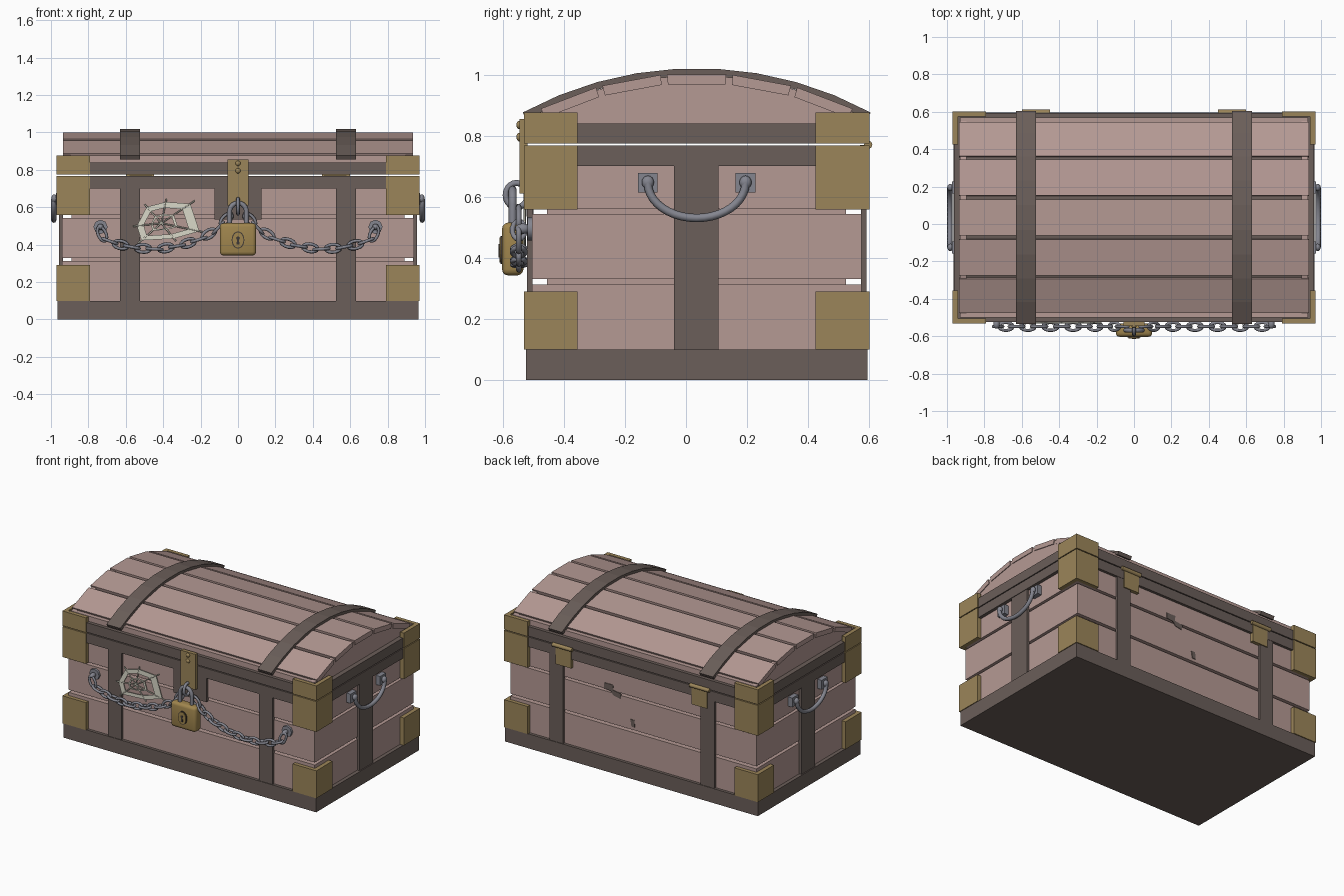
import bpy, bmesh, math
from mathutils import Vector

if "Cube" in bpy.data.objects:
    bpy.data.objects.remove(bpy.data.objects["Cube"])

CY = 0.035                       # depth centre of the chest body


def mat(name, rgb):
    m = bpy.data.materials.new(name)
    m.diffuse_color = (*rgb, 1)
    m.use_nodes = True
    m.node_tree.nodes["Principled BSDF"].inputs["Base Color"].default_value = m.diffuse_color
    return m


WOOD = mat("dusty_pink_wood", (0.46, 0.32, 0.295))
DARK = mat("dark_brown_trim", (0.145, 0.112, 0.100))
BRASS = mat("old_brass", (0.33, 0.235, 0.10))
LOCK = mat("lock_brass", (0.35, 0.235, 0.075))
IRON = mat("grey_iron", (0.23, 0.235, 0.275))
WEB = mat("pale_web", (0.70, 0.69, 0.58))
BLACK = mat("dark_hole", (0.05, 0.04, 0.035))


def from_bm(name, bm, m, smooth=False):
    bmesh.ops.recalc_face_normals(bm, faces=bm.faces)
    me = bpy.data.meshes.new(name)
    bm.to_mesh(me)
    bm.free()
    me.materials.append(m)
    ob = bpy.data.objects.new(name, me)
    bpy.context.collection.objects.link(ob)
    if smooth:
        bpy.ops.object.select_all(action='DESELECT')
        ob.select_set(True)
        bpy.context.view_layer.objects.active = ob
        bpy.ops.object.shade_smooth_by_angle(angle=math.radians(40))
    return ob


def box(name, x, y, z, m, bevel=0.0):
    """Box from (min, max) ranges."""
    bm = bmesh.new()
    bmesh.ops.create_cube(bm, size=1)
    for v in bm.verts:
        for i, r in enumerate((x, y, z)):
            v.co[i] = (r[0] + r[1]) / 2 + v.co[i] * (r[1] - r[0])
    if bevel:
        bmesh.ops.bevel(bm, geom=bm.edges[:], offset=bevel, segments=3, profile=0.5, affect='EDGES')
    return from_bm(name, bm, m, bool(bevel))


def mx(r, s):
    """Mirror a range across zero for side s."""
    return r if s > 0 else (-r[1], -r[0])


def my(r, s):
    """Mirror a depth range (measured from the body centre) for side s."""
    a = mx(r, s)
    return (a[0] + CY, a[1] + CY)


def extrude_x(name, prof, x, m):
    """Extrude a (y, z) outline along x."""
    bm = bmesh.new()
    f = bm.faces.new([bm.verts.new((x[0], y, z)) for y, z in prof])
    r = bmesh.ops.extrude_face_region(bm, geom=[f])
    for v in r['geom']:
        if isinstance(v, bmesh.types.BMVert):
            v.co.x = x[1]
    return from_bm(name, bm, m)


def plate(name, polys, y, m, thick=0.005):
    """Thin flat plates from (x, z) polygons."""
    bm = bmesh.new()
    for p in polys:
        bm.faces.new([bm.verts.new((a, y, b)) for a, b in p])
    ob = from_bm(name, bm, m)
    mod = ob.modifiers.new("thickness", 'SOLIDIFY')
    mod.thickness, mod.offset = thick, 0
    return ob


def tubes(name, paths, radius, m, closed=False):
    """Round wires through lists of points."""
    cu = bpy.data.curves.new(name, 'CURVE')
    cu.dimensions = '3D'
    cu.bevel_depth, cu.bevel_resolution, cu.use_fill_caps = radius, 2, True
    for p in paths:
        sp = cu.splines.new('POLY')
        sp.points.add(len(p) - 1)
        for q, c in zip(sp.points, p):
            q.co = (*c, 1)
        sp.use_cyclic_u = closed
    cu.materials.append(m)
    ob = bpy.data.objects.new(name, cu)
    bpy.context.collection.objects.link(ob)
    bpy.ops.object.select_all(action='DESELECT')
    ob.select_set(True)
    bpy.context.view_layer.objects.active = ob
    bpy.ops.object.convert(target='MESH')


def ball(name, c, s, m):
    bm = bmesh.new()
    bmesh.ops.create_uvsphere(bm, u_segments=16, v_segments=8, radius=1)
    for v in bm.verts:
        v.co = Vector([c[i] + v.co[i] * s[i] for i in range(3)])
    from_bm(name, bm, m, True)


def disc_poly(cx, cz, rx, rz, n=20):
    return [(cx + rx * math.cos(2 * math.pi * i / n), cz + rz * math.sin(2 * math.pi * i / n)) for i in range(n)]


# Base, inner core and the rims
box("base", (-0.965, 0.965), my((-0.56, 0.56), 1), (0, 0.10), DARK)
box("inner_core", (-0.89, 0.89), my((-0.49, 0.49), 1), (0.09, 0.76), WOOD)
box("body_rim", (-0.962, 0.962), my((-0.558, 0.558), 1), (0.70, 0.768), DARK)
box("lid_rim", (-0.962, 0.962), my((-0.558, 0.558), 1), (0.774, 0.84), DARK)

# Body boards, with open gaps between the rows
for z in ((0.10, 0.312), (0.33, 0.543), (0.56, 0.72)):
    for s in (-1, 1):
        box("long_board", (-0.94, 0.94), my((0.49, 0.54), s), z, WOOD)
        box("end_board", mx((0.89, 0.94), s), (CY - 0.49, CY + 0.49), z, WOOD)

# Brass corners: an L of two plates at each corner and level
for z in ((0.10, 0.29), (0.558, 0.768), (0.774, 0.876)):
    for sx in (-1, 1):
        for sy in (-1, 1):
            box("corner_long", mx((0.79, 0.97), sx), my((0.54, 0.566), sy), z, BRASS)
            box("corner_end", mx((0.942, 0.97), sx), my((0.39, 0.566), sy), z, BRASS)

# Vertical straps
for sx in (-1, 1):
    for sy in (-1, 1):
        box("upright_strap", mx((0.525, 0.63), sx), my((0.538, 0.556), sy), (0.10, 0.70), DARK)
    box("end_strap", mx((0.935, 0.958), sx), (-0.04, 0.107), (0.10, 0.70), DARK)

# Domed lid
CZ = -0.173


def arc(r, a, n):
    return [(CY + r * math.sin(-a + 2 * a * i / n), CZ + r * math.cos(-a + 2 * a * i / n)) for i in range(n + 1)]


def dome(r, a, n):
    p = arc(r, a, n)
    return [(p[0][0], 0.80)] + p + [(p[-1][0], 0.80)]


extrude_x("lid_core", dome(1.152, 0.45, 15), (-0.9, 0.9), DARK)
for s in (-1, 1):
    extrude_x("lid_end", dome(1.169, 0.459, 15), mx((0.895, 0.93), s), WOOD)
    box("lid_edge_board", (-0.93, 0.93), my((0.49, 0.535), s), (0.80, 0.876), WOOD)
    ring = arc(1.194, 0.498, 9) + arc(1.17, 0.498, 9)[::-1]
    extrude_x("lid_strap", ring, mx((0.525, 0.63), s), DARK)
for i in range(5):
    mid, h = (i - 2) * 0.183, 0.0825
    prof = [(CY + r * math.sin(mid + a), CZ + r * math.cos(mid + a))
            for r, a in ((1.178, -h), (1.178, h), (1.145, h), (1.145, -h))]
    extrude_x("lid_plank", prof, (-0.935, 0.935), WOOD)

# Back hinges
for s in (-1, 1):
    box("hinge_leaf", mx((0.46, 0.58), s), (0.57, 0.598), (0.64, 0.77), BRASS)
    tubes("hinge_barrel", [[(s * 0.45, 0.597, 0.77), (s * 0.60, 0.597, 0.77)]], 0.014, BRASS)

# Weathered chips in the back boards
plate("back_chips", [[(0.22, 0.60), (0.15, 0.60), (0.155, 0.565), (0.09, 0.555), (0.10, 0.52), (0.15, 0.53), (0.17, 0.555), (0.22, 0.56)],
                     [(0.02, 0.40), (-0.01, 0.40), (-0.012, 0.35), (0.012, 0.352)]], CY + 0.541, DARK)

# End handles
for s in (-1, 1):
    pts = [(s * 0.985, CY - 0.16 * math.cos(math.pi * i / 20), 0.645 - 0.115 * math.sin(math.pi * i / 20)) for i in range(21)]
    tubes("handle", [pts], 0.0135, IRON)
    for t in (-1, 1):
        box("handle_plate", mx((0.935, 0.972), s), my((0.128, 0.193), t), (0.613, 0.677), IRON)
        ball("handle_knob", (s * 0.982, CY + t * 0.16, 0.647), (0.016, 0.02, 0.022), IRON)

# Hasp with its backing board, rivets and staple
box("hasp_backing", (-0.125, 0.125), (-0.523, -0.50), (0.535, 0.70), DARK)
box("hasp", (-0.056, 0.056), (-0.545, -0.52), (0.61, 0.855), BRASS)
for z in (0.835, 0.795):
    ball("hasp_rivet", (0, -0.546, z), (0.014, 0.01, 0.014), BRASS)
tubes("staple", [[(0, -0.555 + 0.036 * math.cos(math.pi * i / 10), 0.605 + 0.04 * math.sin(math.pi * i / 10))
                  for i in range(20)]], 0.010, IRON, True)

# Padlock
box("padlock_body", (-0.097, 0.097), (-0.603, -0.533), (0.342, 0.515), LOCK, 0.02)
plate("keyhole_rim", [disc_poly(0, 0.425, 0.034, 0.046)], -0.605, BLACK, 0.006)
plate("keyhole_plate", [disc_poly(0, 0.425, 0.029, 0.041)], -0.609, LOCK, 0.006)
plate("keyhole", [disc_poly(0, 0.435, 0.010, 0.010, 12), [(-0.005, 0.435), (0.005, 0.435), (0.008, 0.40), (-0.008, 0.40)]],
      -0.612, BLACK, 0.004)
shackle = [(0.045 * math.cos(math.pi * i / 12), -0.568, 0.575 + 0.048 * math.sin(math.pi * i / 12)) for i in range(13)]
tubes("shackle", [[(0.045, -0.568, 0.50)] + shackle + [(-0.045, -0.568, 0.50)]], 0.013, IRON)

# Hanging chain: alternating links spaced along each half of the drape
DRAPE = [(0.735, 0.475), (0.715, 0.43), (0.64, 0.402), (0.54, 0.382), (0.43, 0.376), (0.31, 0.395),
         (0.20, 0.43), (0.11, 0.485), (0.03, 0.57)]


def along(d):
    for a, b in zip(DRAPE, DRAPE[1:]):
        a, b = Vector(a), Vector(b)
        n = (b - a).length
        if d <= n:
            return a.lerp(b, d / n), (b - a) / n
        d -= n
    return None


for s in (-1, 1):
    links, k = [], 0
    while along(0.02 + k * 0.061):
        p, t = along(0.02 + k * 0.061)
        t = Vector((s * t.x, 0, t.y))
        side = Vector((0, 1, 0)) if k % 2 else Vector((-t.z, 0, t.x))
        c = Vector((s * p.x, -0.548, p.y))
        links.append([c + t * (0.041 * math.cos(a)) + side * (0.021 * math.sin(a))
                      for a in (2 * math.pi * i / 14 for i in range(14))])
        k += 1
    tubes("chain", links, 0.0085, IRON, True)
    tubes("chain_mount", [[(s * 0.735, -0.50, 0.495), (s * 0.735, -0.52, 0.495)]], 0.038, IRON)
    ball("chain_stud", (s * 0.735, -0.535, 0.495), (0.017, 0.025, 0.017), IRON)

# Cobweb: a wide outer band, a small inner band and thin spokes
HUB = Vector((-0.41, 0.515))
OUTER = [Vector(p) for p in ((-0.49, 0.605), (-0.385, 0.632), (-0.25, 0.622), (-0.20, 0.47), (-0.34, 0.43), (-0.52, 0.42), (-0.545, 0.50))]
bands = []
for a, b in zip(OUTER, OUTER[1:] + OUTER[:1]):
    a, b = a - HUB, b - HUB
    for hi, lo in ((0.97, 0.70), (0.42, 0.34)):
        bands.append([HUB + v for v in (a * hi, b * hi, b * lo, a * lo)])
plate("cobweb_bands", bands, -0.529, WEB)
tubes("cobweb_spokes", [[(HUB.x, -0.529, HUB.y), (q.x, -0.529, q.y)]
                        for q in (HUB + (p - HUB) * 1.12 for p in OUTER)], 0.004, WEB)
